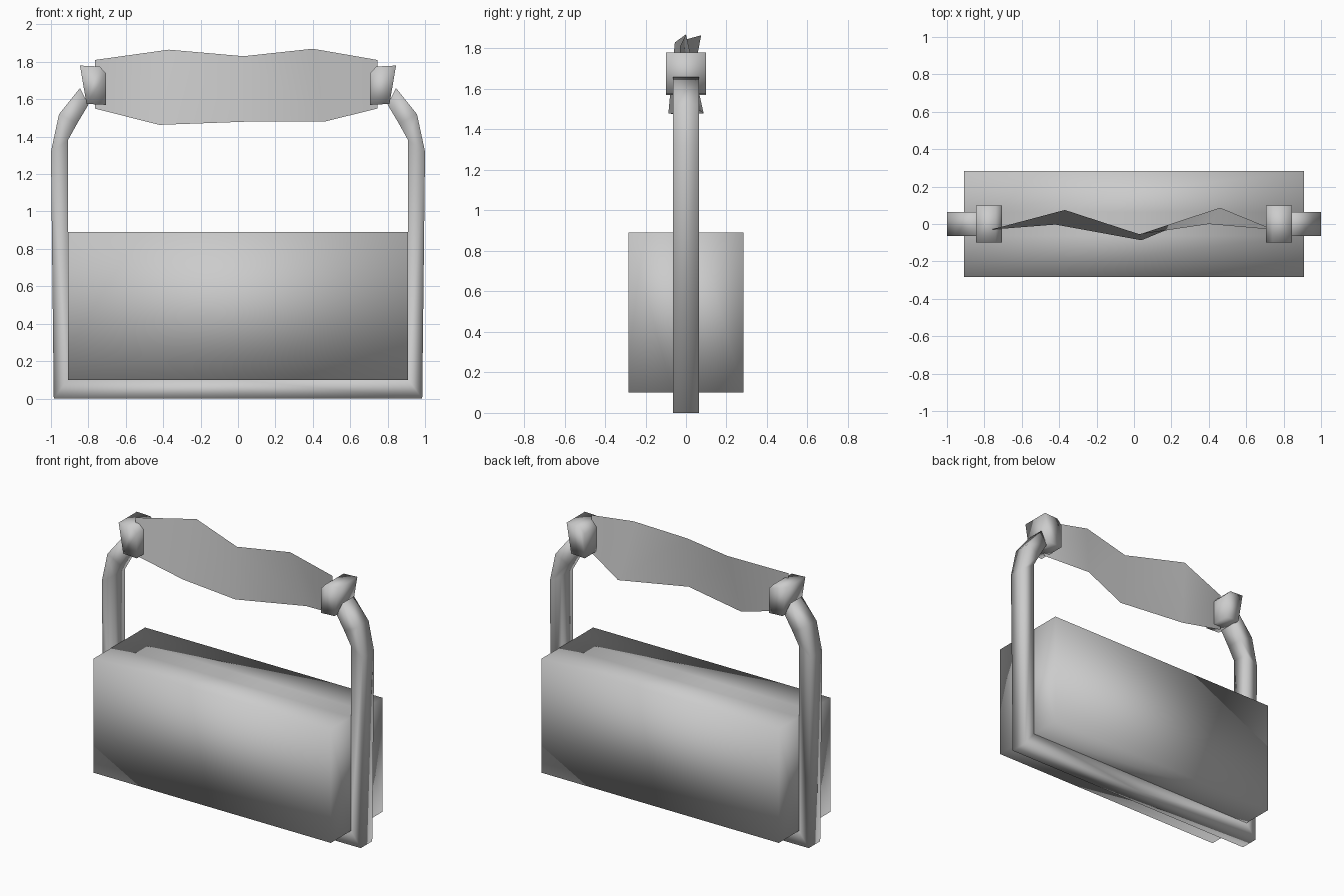
import bpy

if "Cube" in bpy.data.objects:
    bpy.data.objects.remove(bpy.data.objects["Cube"])


def make_mesh(name, verts, faces):
    mesh = bpy.data.meshes.new(name)
    mesh.from_pydata(verts, [], faces)
    mesh.polygons.foreach_set("use_smooth", [True] * len(mesh.polygons))
    mesh.update()
    obj = bpy.data.objects.new(name, mesh)
    bpy.context.collection.objects.link(obj)
    return obj


def mirror_x(obj):
    mod = obj.modifiers.new("Mirror", 'MIRROR')
    mod.use_axis[0] = True
    mod.use_clip = True


def loft(name, rings, cap_start=True):
    """Skin a list of 4-point rings; the last end is always capped."""
    verts = [p for r in rings for p in r]
    faces = []
    for i in range(len(rings) - 1):
        a, b = i * 4, i * 4 + 4
        faces += [(a + j, b + j, b + (j + 1) % 4, a + (j + 1) % 4) for j in range(4)]
    n = len(verts)
    faces.append((n - 1, n - 2, n - 3, n - 4)[::-1])
    if cap_start:
        faces.append((3, 2, 1, 0))
    return make_mesh(name, verts, faces)


# Frame: floor bar, post and bent arm, as outer/inner points (x, z)
outer = [(0, 0), (0.985, 0), (1.0, 1.32), (0.957, 1.52), (0.845, 1.66)]
inner = [(0, 0.10), (0.91, 0.10), (0.91, 1.38), (0.86, 1.47), (0.80, 1.57)]
rings = []
for (ox, oz), (ix, iz) in zip(outer, inner):
    rings.append([(ox, -0.063, oz), (ox, 0.063, oz), (ix, 0.063, iz), (ix, -0.063, iz)])
frame = loft("frame", rings, cap_start=False)
mirror_x(frame)

# Body block held between the posts, with loops at the post thickness
rings = []
for y in (-0.283, -0.063, 0.063, 0.283):
    rings.append([(-0.91, y, 0.10), (-0.91, y, 0.89), (0.91, y, 0.89), (0.91, y, 0.10)])
body = loft("body_block", rings)

# Strap clamps: chamfered profile (x, z) extruded in depth
profile = [(0.845, 1.78), (0.74, 1.775), (0.706, 1.74), (0.706, 1.57), (0.81, 1.575)]
n = len(profile)
verts = [(x, y, z) for y in (-0.10, 0.10) for x, z in profile]
faces = [tuple(range(n)), tuple(range(2 * n - 1, n - 1, -1))]
faces += [(i, i + n, (i + 1) % n + n, (i + 1) % n) for i in range(n)]
clamp = make_mesh("strap_clamp", verts, faces)
mirror_x(clamp)

# Wavy single-layer strap: top and bottom edges
top = [(-0.765, -0.03, 1.81), (-0.37, 0.075, 1.865), (0.03, -0.055, 1.83),
       (0.40, 0.0, 1.87), (0.745, -0.03, 1.81)]
bottom = [(-0.765, -0.03, 1.55), (-0.42, -0.003, 1.463), (0.04, -0.087, 1.48),
          (0.46, 0.087, 1.48), (0.745, -0.03, 1.55)]
strap = make_mesh("strap", top + bottom, [(i, i + 5, i + 6, i + 1) for i in range(4)])

# Consistent outward normals
import bmesh
for obj in (frame, body, clamp):
    bm = bmesh.new()
    bm.from_mesh(obj.data)
    bmesh.ops.recalc_face_normals(bm, faces=bm.faces)
    if obj is frame and max(bm.faces, key=lambda f: f.calc_center_median().x).normal.x < 0:
        bmesh.ops.reverse_faces(bm, faces=bm.faces)
    bm.to_mesh(obj.data)
    bm.free()
